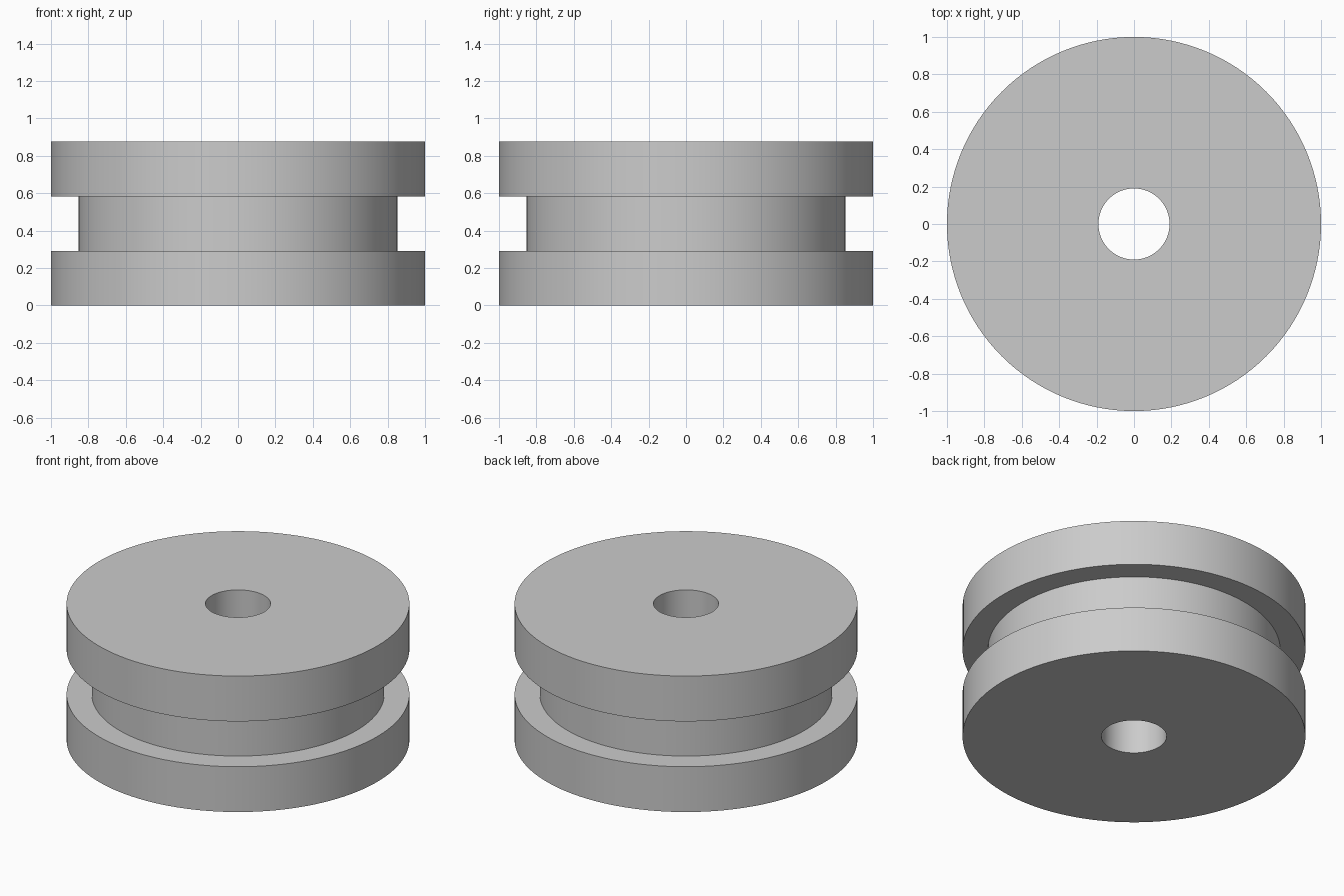
import bpy, bmesh
from math import radians, tau

cube = bpy.data.objects.get("Cube")
if cube:
    bpy.data.objects.remove(cube, do_unlink=True)

SEGMENTS = 128
OUTER, GROOVE, BORE = 1.0, 0.853, 0.19
HEIGHT = 0.875
LOW, HIGH = HEIGHT / 3, HEIGHT * 2 / 3

# Plain grey material
grey = bpy.data.materials.new("light_grey")
grey.use_nodes = True
colour = (0.6, 0.6, 0.6, 1)
grey.diffuse_color = colour
grey.node_tree.nodes["Principled BSDF"].inputs["Base Color"].default_value = colour

# Closed cross-section: two flanges, a square groove and a through bore
profile = [(BORE, 0), (OUTER, 0), (OUTER, LOW), (GROOVE, LOW),
           (GROOVE, HIGH), (OUTER, HIGH), (OUTER, HEIGHT), (BORE, HEIGHT)]

# Spin the cross-section around the z axis
bm = bmesh.new()
verts = [bm.verts.new((r, 0, z)) for r, z in profile]
edges = [bm.edges.new((a, b)) for a, b in zip(verts, verts[1:] + verts[:1])]
bmesh.ops.spin(bm, geom=verts + edges, cent=(0, 0, 0), axis=(0, 0, 1),
               angle=tau, steps=SEGMENTS, use_merge=True)
bmesh.ops.remove_doubles(bm, verts=bm.verts, dist=0.0001)
bmesh.ops.recalc_face_normals(bm, faces=bm.faces)

mesh = bpy.data.meshes.new("grooved_wheel")
bm.to_mesh(mesh)
bm.free()
mesh.materials.append(grey)
wheel = bpy.data.objects.new("grooved_wheel", mesh)
bpy.context.collection.objects.link(wheel)

# Smooth round walls with sharp rims
bpy.ops.object.select_all(action="DESELECT")
wheel.select_set(True)
bpy.context.view_layer.objects.active = wheel
bpy.ops.object.shade_smooth_by_angle(angle=radians(30))
